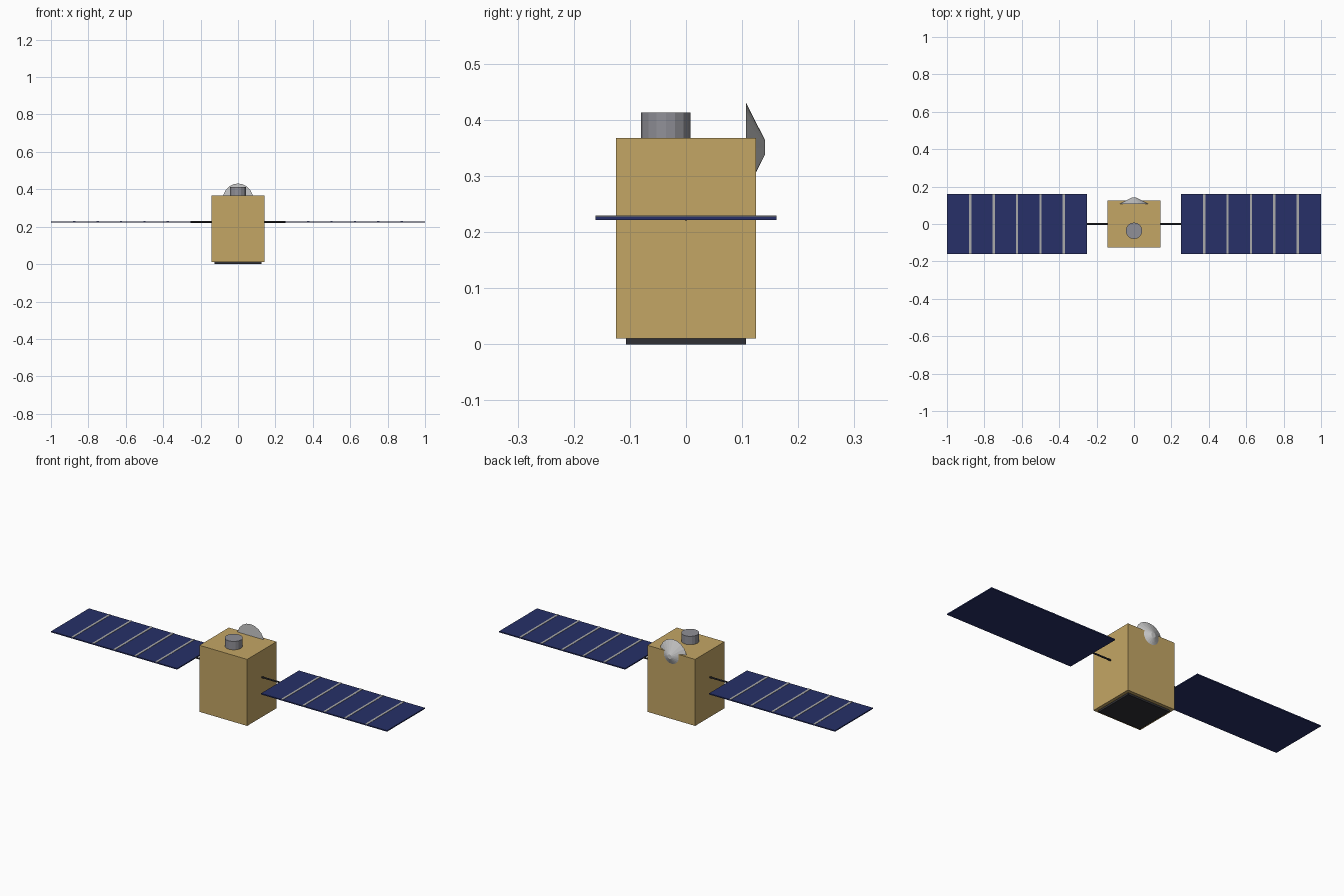
import bpy
from math import radians

if "Cube" in bpy.data.objects:
    bpy.data.objects.remove(bpy.data.objects["Cube"])


def material(name, rgb):
    m = bpy.data.materials.new(name)
    m.diffuse_color = (*rgb, 1)
    m.use_nodes = True
    m.node_tree.nodes["Principled BSDF"].inputs["Base Color"].default_value = m.diffuse_color
    return m


GOLD = material("gold_foil", (0.55, 0.38, 0.13))
NAVY = material("solar_navy", (0.02, 0.03, 0.14))
BLACK = material("black", (0.03, 0.03, 0.035))
DARK = material("dark_grey", (0.28, 0.28, 0.31))
SILVER = material("silver", (0.55, 0.55, 0.55))
STRIP = material("strip_grey", (0.4, 0.4, 0.4))


def finish(name, mat):
    ob = bpy.context.object
    ob.name = name
    ob.data.materials.append(mat)
    return ob


def box(name, mat, lo, hi):
    bpy.ops.mesh.primitive_cube_add(size=1, location=[(a + b) / 2 for a, b in zip(lo, hi)])
    bpy.context.object.scale = [b - a for a, b in zip(lo, hi)]
    bpy.ops.object.transform_apply(location=False, rotation=False)
    return finish(name, mat)


def cone(name, mat, r1, r2, depth, loc, rot=(0, 0, 0), sides=16):
    bpy.ops.mesh.primitive_cone_add(vertices=sides, radius1=r1, radius2=r2, depth=depth,
                                    location=loc, rotation=rot)
    return finish(name, mat)


# Main body and the plate under it
box("body", GOLD, (-0.142, -0.125, 0.01), (0.142, 0.125, 0.368))
box("base_plate", BLACK, (-0.125, -0.107, 0), (0.125, 0.107, 0.012))

# Sensor on the roof
cone("sensor", DARK, 0.044, 0.044, 0.055, (0, -0.036, 0.3855))

# Dish antenna, wide end sunk into the back of the body
cone("dish", SILVER, 0.08, 0.0125, 0.034, (0, 0.124, 0.351), (radians(-90), 0, 0), 20)

# Solar wings: boom, panel and dividing strips on each side
for side, s in (("left", -1), ("right", 1)):
    cone(side + "_boom", BLACK, 0.0045, 0.0045, 0.13, (s * 0.19, 0, 0.225),
         (0, radians(90), 0), 8)
    x0, x1 = sorted((s * 0.25, s * 1.0))
    box(side + "_panel", NAVY, (x0, -0.161, 0.222), (x1, 0.161, 0.228))
    for i in range(1, 6):
        x = s * (0.25 + 0.125 * i)
        box(f"{side}_strip_{i}", STRIP, (x - 0.006, -0.161, 0.226), (x + 0.006, 0.161, 0.2295))
